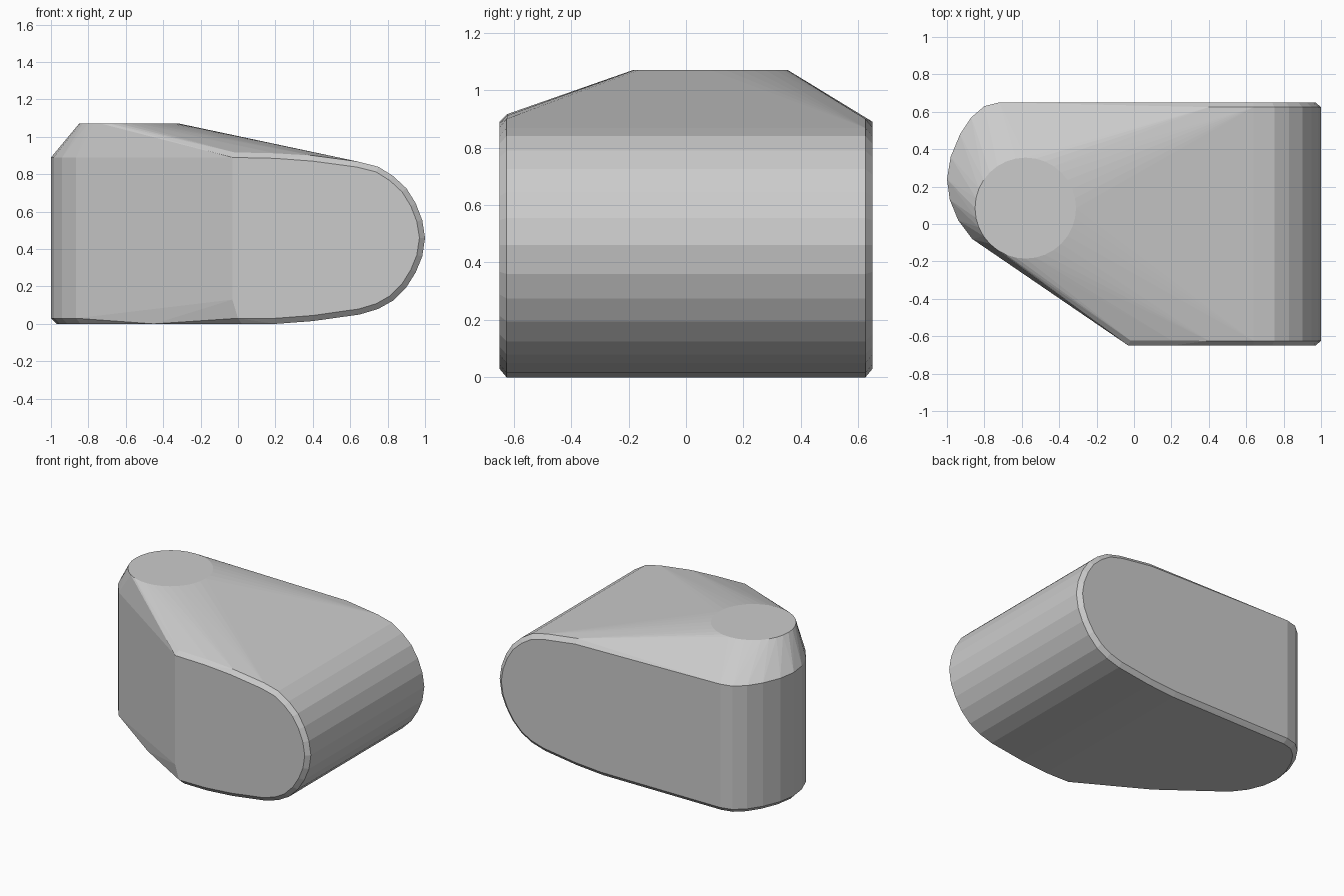
import bpy, bmesh, math

pts = []

# Rounded right end: side profile (x, z), full at y=0.625, inset at y=0.65
nose = [(0.2, 0), (0.4, 0.015), (0.65, 0.05), (0.75, 0.08), (0.83, 0.125),
        (0.90, 0.195), (0.95, 0.275), (0.985, 0.36), (1.0, 0.46),
        (0.985, 0.555), (0.95, 0.645), (0.90, 0.725), (0.83, 0.79),
        (0.75, 0.84), (0.64, 0.868), (0.4, 0.90)]
for x, z in nose:
    for s in (-1, 1):
        pts.append((x, s * 0.625, z))
        dx, dz = max(x - 0.6, 0), z - 0.46
        d = math.hypot(dx, dz)
        pts.append((x - dx / d * 0.03, s * 0.65, z - dz / d * 0.03))

# Front edge of the flat face and its chamfer
pts += [(-0.03, -0.65, 0.89), (0.2, -0.65, 0.885), (-0.03, -0.65, 0.13),
        (0.0, -0.65, 0.03), (-0.02, -0.622, 0.917), (0.2, -0.622, 0.912),
        (0.02, -0.622, 0), (-0.45, -0.355, 0)]

# Rounded left end: plan outline, vertical wall with a small bottom bevel
plan = [(-0.72, 0.65), (-0.80, 0.63), (-0.87, 0.57), (-0.93, 0.48),
        (-0.98, 0.36), (-1.0, 0.24), (-0.985, 0.13), (-0.94, 0.02),
        (-0.865, -0.08)]
for x, y in plan:
    pts += [(x, y, 0.03), (x, y, 0.89)]
    dx, dy = x + 0.55, y - 0.2
    d = math.hypot(dx, dy)
    pts.append((x - dx / d * 0.03, y - dy / d * 0.03, 0))

# Flat circular pad on top
for i in range(32):
    a = math.tau * i / 32
    pts.append((-0.58 + 0.27 * math.cos(a), 0.085 + 0.27 * math.sin(a), 1.07))

# Wrap everything in one faceted convex shell
bm = bmesh.new()
for p in pts:
    bm.verts.new(p)
res = bmesh.ops.convex_hull(bm, input=bm.verts[:])
loose = [v for v in bm.verts if not v.link_faces]
bmesh.ops.delete(bm, geom=loose, context='VERTS')
bmesh.ops.recalc_face_normals(bm, faces=bm.faces[:])
mesh = bpy.data.meshes.new("faceted_body")
bm.to_mesh(mesh)
bm.free()
body = bpy.data.objects.new("faceted_body", mesh)
bpy.context.collection.objects.link(body)
